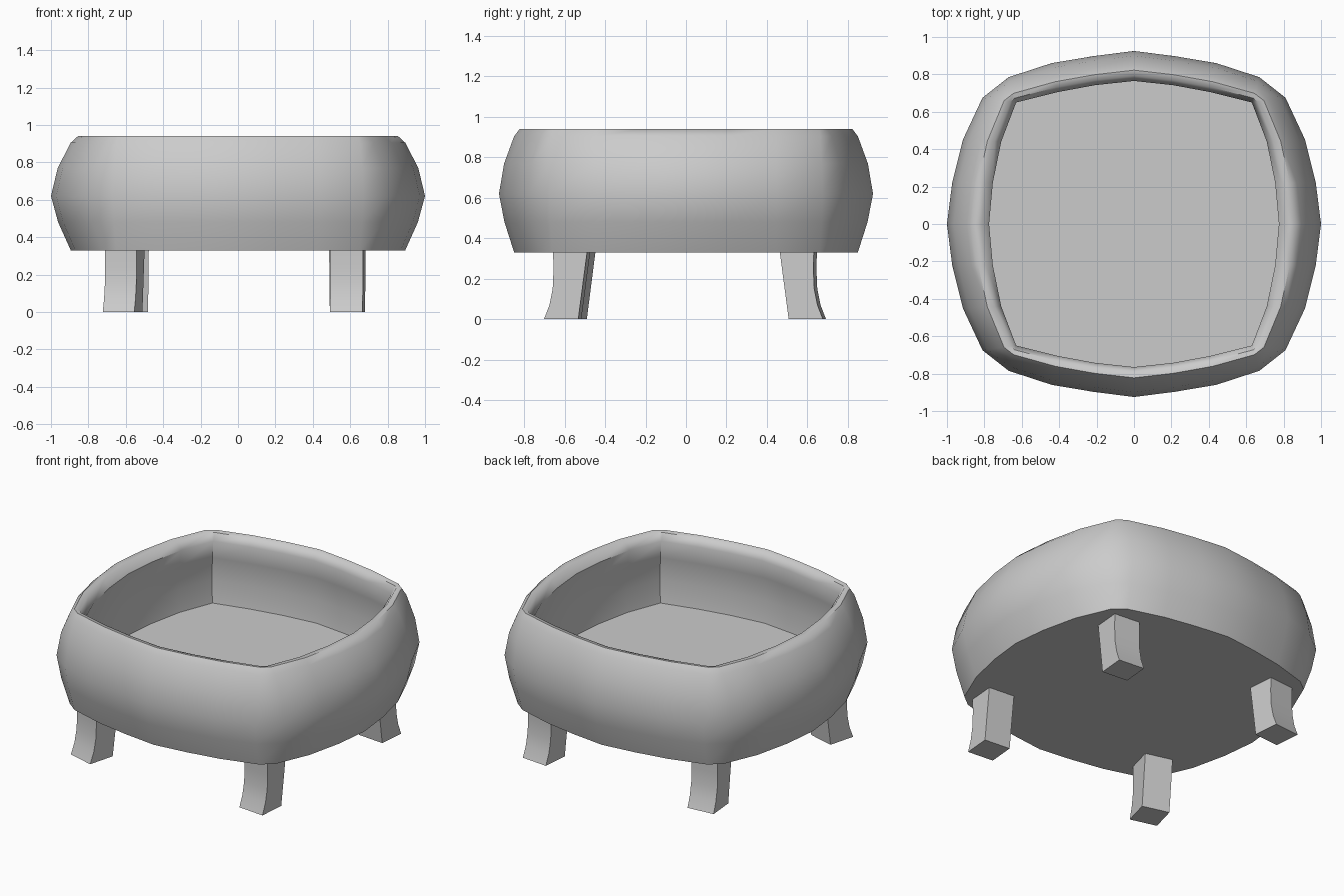
import bpy, bmesh
from math import radians, sin, cos

if "Cube" in bpy.data.objects:
    bpy.data.objects.remove(bpy.data.objects["Cube"])

# Quarter outlines in plan: outer belly and inner opening (matching points)
OUTER = [(1, 0), (.972, .22), (.915, .45), (.81, .675), (.67, .785), (.44, .86), (.22, .897), (0, .925)]
INNER = [(.775, 0), (.755, .22), (.71, .44), (.63, .65), (.63, .65), (.41, .705), (.21, .742), (0, .765)]


def full_loop(q):
    """Mirror a quarter outline into a closed counter-clockwise loop."""
    half = q + [(-x, y) for x, y in reversed(q[:-1])]
    return half + [(x, -y) for x, y in reversed(half[1:-1])]


def finish(name, bm, angle):
    bmesh.ops.remove_doubles(bm, verts=bm.verts, dist=1e-4)
    bmesh.ops.recalc_face_normals(bm, faces=bm.faces)
    me = bpy.data.meshes.new(name)
    bm.to_mesh(me)
    bm.free()
    ob = bpy.data.objects.new(name, me)
    bpy.context.collection.objects.link(ob)
    bpy.ops.object.select_all(action='DESELECT')
    ob.select_set(True)
    bpy.context.view_layer.objects.active = ob
    bpy.ops.object.shade_smooth_by_angle(angle=radians(angle))
    return ob


# Bowl: rings as (height, blend from outer to inner outline, scale)
def build_bowl():
    outer, inner = full_loop(OUTER), full_loop(INNER)
    rings = [(.33, .47, 1), (.48, .17, 1), (.62, 0, 1), (.77, .16, 1), (.905, .47, 1),
             (.94, .64, 1), (.935, .83, 1), (.89, 1, 1),
             (.77, 1, 1.035), (.62, 1, 1.055), (.48, 1, 1.035)]
    bm = bmesh.new()
    loops = []
    for z, t, s in rings:
        loops.append([bm.verts.new((s * (a[0] + (b[0] - a[0]) * t), s * (a[1] + (b[1] - a[1]) * t), z))
                      for a, b in zip(outer, inner)])
    n = len(outer)
    for lo, hi in zip(loops, loops[1:]):
        for i in range(n):
            j = (i + 1) % n
            bm.faces.new((lo[i], lo[j], hi[j], hi[i]))
    bm.faces.new(loops[0][::-1])   # underside
    bm.faces.new(loops[-1])        # inside floor
    finish("bowl", bm, 50)


# Leg: side profile (outward, height) extruded sideways, flared at the foot
LEG = [(-.085, 0), (.085, 0), (.058, .07), (.042, .15), (.038, .24), (.04, .34), (-.13, .34)]


def build_leg(name, x, y, degrees):
    bm = bmesh.new()
    a = [bm.verts.new((-.087, u, z)) for u, z in LEG]
    b = [bm.verts.new((.087, u, z)) for u, z in LEG]
    n = len(LEG)
    bm.faces.new(a)
    bm.faces.new(b[::-1])
    for i in range(n):
        j = (i + 1) % n
        bm.faces.new((a[i], b[i], b[j], a[j]))
    ob = finish(name, bm, 30)
    ob.location = (x, y, 0)
    ob.rotation_euler.z = radians(degrees)


build_bowl()
build_leg("front_right_leg", .585, -.61, 175)
build_leg("front_left_leg", -.617, -.595, 165)
build_leg("back_right_leg", .585, .60, -5)
build_leg("back_left_leg", -.575, .60, 5)
